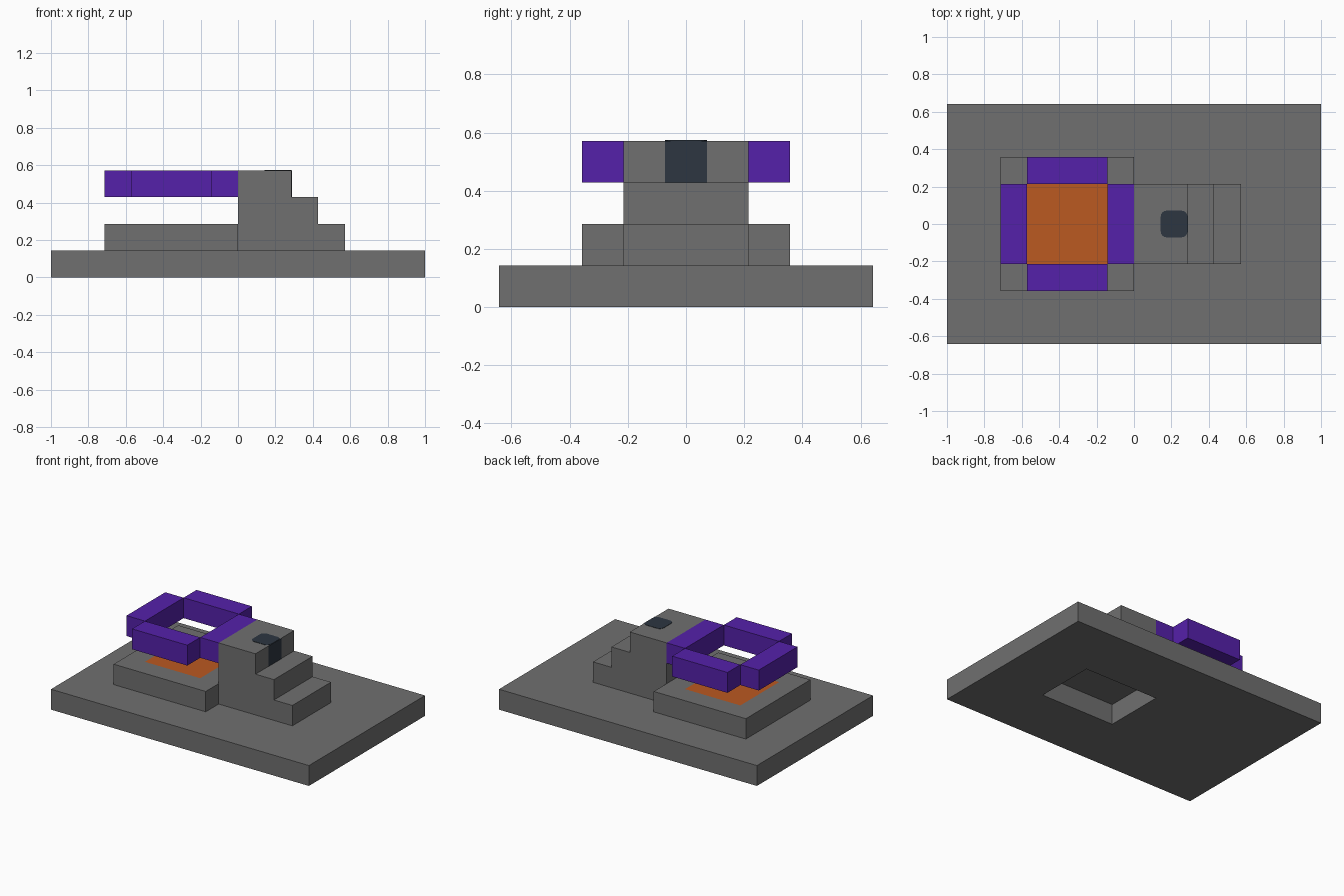
import bpy, bmesh, math
from mathutils import Vector

U = 1 / 7  # module: every part is laid out on this grid

default = bpy.data.objects.get("Cube")
if default:
    bpy.data.objects.remove(default, do_unlink=True)


def material(name, rgb):
    m = bpy.data.materials.new(name)
    m.use_nodes = True
    col = (*rgb, 1)
    m.diffuse_color = col
    m.node_tree.nodes["Principled BSDF"].inputs["Base Color"].default_value = col
    return m


STONE = material("stone_grey", (0.16, 0.16, 0.16))
PURPLE = material("purple", (0.091, 0.015, 0.402))
ORANGE = material("orange", (0.497, 0.1, 0.015))
SLATE = material("dark_slate", (0.026, 0.037, 0.053))


def finish(name, bm, *mats):
    bmesh.ops.recalc_face_normals(bm, faces=bm.faces)
    mesh = bpy.data.meshes.new(name)
    bm.to_mesh(mesh)
    bm.free()
    for m in mats:
        mesh.materials.append(m)
    obj = bpy.data.objects.new(name, mesh)
    bpy.context.collection.objects.link(obj)
    return obj


def box_mesh(lo, hi):
    """Box between two corners given in modules."""
    lo, hi = Vector(lo) * U, Vector(hi) * U
    bm = bmesh.new()
    bmesh.ops.create_cube(bm, size=1)
    for v in bm.verts:
        v.co = (lo + hi) / 2 + v.co * (hi - lo)
    return bm


def box(name, lo, hi, mat):
    return finish(name, box_mesh(lo, hi), mat)


def extrude(name, points, offset, mat):
    """Extrude a closed outline, given in modules, along an offset."""
    bm = bmesh.new()
    face = bm.faces.new([bm.verts.new(Vector(p) * U) for p in points])
    out = bmesh.ops.extrude_face_region(bm, geom=[face])["geom"]
    for v in out:
        if isinstance(v, bmesh.types.BMVert):
            v.co += Vector(offset) * U
    return finish(name, bm, mat)


# Base slab, open underneath the stairs
base = box("base_slab", (-7, -4.5, 0), (7, 4.5, 1), STONE)
cutter = box("recess_cutter", (0, -1.5, -1), (4, 1.5, 2), STONE)
cutter.hide_render = True
cut = base.modifiers.new("recess", "BOOLEAN")
cut.operation = "DIFFERENCE"
cut.solver = "EXACT"
cut.object = cutter
bpy.context.view_layer.objects.active = base
bpy.ops.object.modifier_apply(modifier=cut.name)
bpy.data.objects.remove(cutter, do_unlink=True)

# Square plinth with an orange panel inset in its top
bm = box_mesh((-5, -2.5, 1), (0, 2.5, 2))
bm.normal_update()
top = max(bm.faces, key=lambda f: f.calc_center_median().z)
bmesh.ops.inset_region(bm, faces=[top], thickness=U, use_even_offset=True)
top.material_index = 1
finish("plinth", bm, STONE, ORANGE)

# Stairs: side profile extruded across the width
profile = [(0, 1), (4, 1), (4, 2), (3, 2), (3, 3), (2, 3), (2, 4), (0, 4)]
extrude("stairs", [(x, -1.5, z) for x, z in profile], (0, 3, 0), STONE)

# Floating ring of four bars, open at the corners
for side, y in (("front", -2.5), ("back", 1.5)):
    box("ring_bar_" + side, (-4, y, 3), (-1, y + 1, 4), PURPLE)
for side, x in (("outer", -5), ("inner", -1)):
    box("ring_bar_" + side, (x, -1.5, 3), (x + 1, 1.5, 4), PURPLE)

# Dark inlay on the top step: square riser plate and rounded tread plate
THIN = 0.015
box("riser_inlay", (2, -0.5, 3), (2 + THIN, 0.5, 4), SLATE)
R = 0.22
outline = []
for quarter, (sx, sy) in enumerate(((1, 1), (-1, 1), (-1, -1), (1, -1))):
    for step in range(5):
        a = (quarter + step / 4) * math.pi / 2
        outline.append((1.5 + sx * (0.5 - R) + R * math.cos(a),
                        sy * (0.5 - R) + R * math.sin(a), 4))
extrude("tread_inlay", outline, (0, 0, THIN), SLATE)
